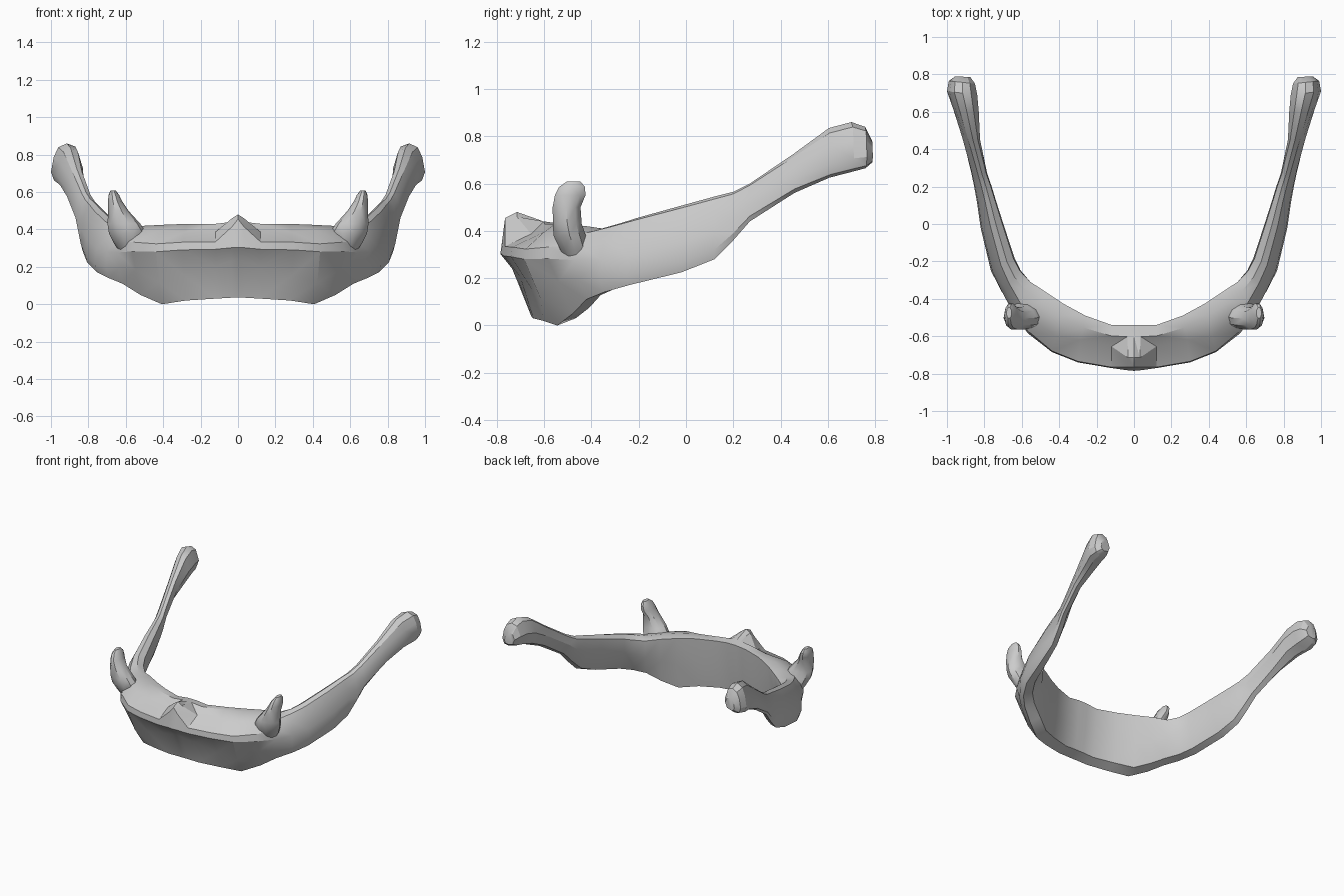
import bpy, bmesh, math

if "Cube" in bpy.data.objects:
    bpy.data.objects.remove(bpy.data.objects["Cube"])

bone = bpy.data.materials.new("bone grey")
bone.diffuse_color = (0.6, 0.6, 0.6, 1)
bone.use_nodes = True
bone.node_tree.nodes["Principled BSDF"].inputs["Base Color"].default_value = bone.diffuse_color


def loft(name, rings, angle):
    """Skin a list of equal-length point rings and cap both ends."""
    bm = bmesh.new()
    vr = [[bm.verts.new(p) for p in r] for r in rings]
    n = len(vr[0])
    for a, b in zip(vr, vr[1:]):
        for i in range(n):
            j = (i + 1) % n
            bm.faces.new((a[i], a[j], b[j], b[i]))
    bm.faces.new(vr[0])
    bm.faces.new(vr[-1])
    bmesh.ops.triangulate(bm, faces=bm.faces[:])
    bmesh.ops.recalc_face_normals(bm, faces=bm.faces[:])
    me = bpy.data.meshes.new(name)
    bm.to_mesh(me)
    bm.free()
    me.materials.append(bone)
    ob = bpy.data.objects.new(name, me)
    bpy.context.collection.objects.link(ob)
    bpy.ops.object.select_all(action='DESELECT')
    ob.select_set(True)
    bpy.context.view_layer.objects.active = ob
    bpy.ops.object.shade_smooth_by_angle(angle=math.radians(angle))
    return ob


# Cross-sections: (0 = inner .. 1 = outer, 0 = bottom .. 1 = top)
SHAPES = [
    # ridged plate of the body
    [(.45, 0), (.74, .4), (.98, .66), (.96, .76), (.66, .93), (.25, 1), (0, .98), (.06, .5), (.16, .07)],
    # leaning blade of the greater horn
    [(.9, 0), (1, .15), (.95, .45), (.78, .78), (.6, .96), (.36, 1), (.1, .92), (.06, .55), (.52, .05)],
    # rounded knob at the horn tip
    [(.65, 0), (.9, .06), (1, .27), (.91, .65), (.76, .9), (.48, 1), (.2, .92), (0, .5), (.2, .1)],
]


def section(k):
    i = min(int(k), 1)
    t = k - i
    return [(a[0] + (b[0] - a[0]) * t, a[1] + (b[1] - a[1]) * t)
            for a, b in zip(SHAPES[i], SHAPES[i + 1])]


# Stations: outer x, y, inner x, y, bottom z, top z, section blend
STATIONS = [
    (0, -.79, 0, -.54, .035, .44, 0),
    (.035, -.787, .035, -.54, .035, .44, 0),
    (.12, -.775, .12, -.54, .03, .43, 0),
    (.30, -.745, .26, -.49, .02, .43, 0),
    (.44, -.69, .38, -.425, 0, .425, 0),
    (.57, -.59, .47, -.36, .05, .42, .15),
    (.65, -.48, .55, -.30, .11, .41, .5),
    (.71, -.37, .60, -.24, .14, .43, .85),
    (.765, -.25, .63, -.18, .17, .455, 1),
    (.82, -.02, .69, 0, .225, .51, 1),
    (.84, .12, .73, .12, .28, .545, 1),
    (.855, .20, .755, .20, .36, .565, 1.05),
    (.87, .27, .78, .27, .44, .60, 1.1),
    (.92, .46, .82, .45, .56, .725, 1.5),
    (.965, .61, .83, .60, .625, .835, 2),
    (1.0, .71, .838, .69, .65, .86, 2),
    (.99, .765, .85, .75, .665, .84, 2),
    (.955, .79, .875, .785, .69, .78, 2),
]

half = []
for n, (ox, oy, ix, iy, z0, z1, k) in enumerate(STATIONS):
    ring = [(ix + (ox - ix) * u, iy + (oy - iy) * u, z0 + (z1 - z0) * v)
            for u, v in section(k)]
    if n < 5:  # slanting crease under the ridge, dropping towards the sides
        x = ring[1][0]
        ring[1] = (x, -.735 + .28 * x, .24 - .29 * x)
    if n < 2:  # midline tubercle
        d = .02 * n
        ring[3] = (ring[3][0] * .9, -.765, .455 - 2 * d)
        ring[4] = (ring[4][0] * .9, -.715, .48 - d)
    if n in (2, 3):  # hollows beside the tubercle
        ring[4] = (ring[4][0], ring[4][1] + .04, ring[4][2] - .015)
    half.append(ring)


def flip(rings):
    return [[(-x, y, z) for x, y, z in r] for r in rings]


# Body with both greater horns in one sweep
loft("body_and_greater_horns", flip(half[:0:-1]) + half, 28)

# Lesser horns: leaning pegs flaring into the body (x, y, z, x radius, y radius)
PEG = [(.56, -.45, .24, .04, .04), (.58, -.47, .32, .08, .065),
       (.59, -.492, .38, .1, .072), (.61, -.502, .43, .088, .064),
       (.64, -.505, .50, .054, .062),
       (.657, -.49, .55, .038, .068), (.664, -.482, .585, .028, .058),
       (.668, -.475, .609, .014, .03)]
peg = [[(x + rx * math.cos(a), y + ry * math.sin(a), z)
        for a in (math.tau * i / 10 for i in range(10))]
       for x, y, z, rx, ry in PEG]
loft("lesser_horn_right", peg, 35)
loft("lesser_horn_left", flip(peg), 35)
